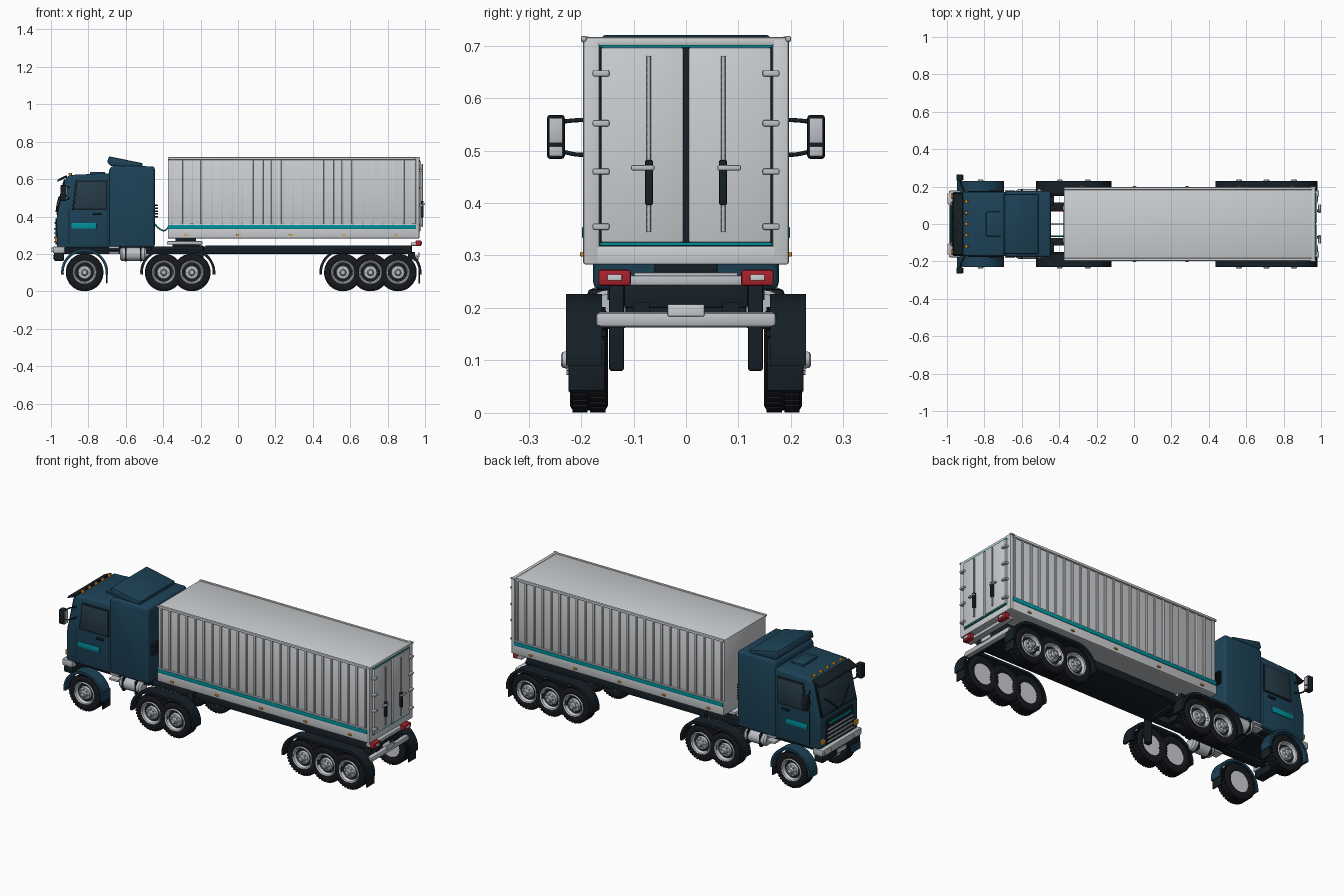
import bpy, bmesh, math
from mathutils import Matrix, Vector

if "Cube" in bpy.data.objects:
    bpy.data.objects.remove(bpy.data.objects["Cube"])

def mat(name, r, g, b):
    m = bpy.data.materials.new(name)
    m.diffuse_color = (r, g, b, 1)
    m.use_nodes = True
    m.node_tree.nodes["Principled BSDF"].inputs["Base Color"].default_value = m.diffuse_color
    return m

BLUE = mat("cab_blue", .012, .055, .095)
DARK = mat("dark", .008, .014, .02)
TIRE = mat("rubber", .008, .009, .012)
GLASS = mat("glass", .02, .045, .065)
PALE = mat("pale_grey", .6, .62, .64)
CHROME = mat("metal", .5, .53, .56)
TEAL = mat("teal", 0, .28, .33)
RED = mat("red", .4, .015, .025)
AMBER = mat("amber", .8, .3, .02)

def finish(name, bm, m, bevel=0, segs=2):
    if bevel:
        bmesh.ops.bevel(bm, geom=bm.edges[:], offset=bevel, segments=segs, affect='EDGES', profile=.5)
    bmesh.ops.recalc_face_normals(bm, faces=bm.faces[:])
    me = bpy.data.meshes.new(name)
    bm.to_mesh(me)
    bm.free()
    me.materials.append(m)
    ob = bpy.data.objects.new(name, me)
    bpy.context.collection.objects.link(ob)
    return ob

def prism_into(bm, pts, y0, y1):
    a = [bm.verts.new((x, y0, z)) for x, z in pts]
    b = [bm.verts.new((x, y1, z)) for x, z in pts]
    bm.faces.new(a)
    bm.faces.new(b[::-1])
    n = len(pts)
    for i in range(n):
        bm.faces.new((a[i], b[i], b[(i + 1) % n], a[(i + 1) % n]))

def prism(name, pts, y0, y1, m, bevel=0, sym=False, segs=2):
    bm = bmesh.new()
    prism_into(bm, pts, y0, y1)
    if sym:
        prism_into(bm, pts, -y1, -y0)
    return finish(name, bm, m, bevel, segs)

def boxes(name, items, m, bevel=0, sym=False):
    """items: (x0, x1, y0, y1, z0, z1)"""
    bm = bmesh.new()
    for x0, x1, y0, y1, z0, z1 in items:
        pts = [(x0, z0), (x1, z0), (x1, z1), (x0, z1)]
        prism_into(bm, pts, y0, y1)
        if sym:
            prism_into(bm, pts, -y1, -y0)
    return finish(name, bm, m, bevel)

def lathe(name, prof, m, axis='Y', segs=40, closed=False):
    """prof: (radius, position along axis)"""
    bm = bmesh.new()
    vs = [bm.verts.new((r, y, 0)) for r, y in prof]
    es = [bm.edges.new((vs[i], vs[i + 1])) for i in range(len(vs) - 1)]
    if closed:
        es.append(bm.edges.new((vs[-1], vs[0])))
    bmesh.ops.spin(bm, geom=vs + es, cent=(0, 0, 0), axis=(0, 1, 0), angle=2 * math.pi, steps=segs)
    bmesh.ops.remove_doubles(bm, verts=bm.verts[:], dist=1e-5)
    if axis == 'X':
        bmesh.ops.rotate(bm, verts=bm.verts[:], matrix=Matrix.Rotation(-math.pi / 2, 3, 'Z'))
    return finish(name, bm, m)

def pipe(name, pts, r, m):
    cu = bpy.data.curves.new(name, 'CURVE')
    cu.dimensions = '3D'
    cu.bevel_depth, cu.bevel_resolution, cu.use_fill_caps = r, 2, True
    sp = cu.splines.new('BEZIER')
    sp.bezier_points.add(len(pts) - 1)
    for p, c in zip(sp.bezier_points, pts):
        p.co = c
        p.handle_left_type = p.handle_right_type = 'AUTO'
    cu.materials.append(m)
    bpy.context.collection.objects.link(bpy.data.objects.new(name, cu))

# wheels: one master per part, copied with shared mesh
tire = lathe("tire", [(.058, -.03), (.07, -.036), (.088, -.036), (.096, -.031), (.096, .031), (.088, .036), (.07, .036), (.058, .03)], TIRE, closed=True)
bm = bmesh.new()
bolts = bmesh.new()
for i in range(36):
    for y in (-.017, .017):
        mx = Matrix.Rotation(math.tau * (i + (y > 0) * .5) / 36, 4, 'Y') @ Matrix.Translation((0, y, .0965)) @ Matrix.Diagonal((.011, .029, .008, 1))
        bmesh.ops.create_cube(bm, size=1, matrix=mx)
for i in range(8):
    mx = Matrix.Rotation(math.tau * i / 8, 4, 'Y') @ Matrix.Translation((0, .038, .025)) @ Matrix.Rotation(math.pi / 2, 4, 'X')
    bmesh.ops.create_cone(bolts, cap_ends=True, segments=6, radius1=.0035, radius2=.0035, depth=.01, matrix=mx)
masters = [tire, finish("tire_tread", bm, TIRE), finish("wheel_bolts", bolts, CHROME),
           lathe("wheel_rim", [(0, -.028), (.059, -.028), (.064, -.032), (.064, .034), (.06, .039), (.054, .036), (.048, .02)], PALE),
           lathe("wheel_dish", [(.052, .021), (.03, .018), (0, .018)], DARK),
           lathe("wheel_hub", [(.037, .018), (.034, .034), (.018, .037), (.015, .05), (.011, .053), (0, .053)], CHROME)]
axles = [-.82, -.397, -.247, .561, .708, .855]
for x in axles:
    for s in (1, -1):
        for o in masters:
            c = o.copy()
            bpy.context.collection.objects.link(c)
            c.location = (x, s * .185, .101)
            c.rotation_euler = (0, 0, 0 if s > 0 else math.pi)
for o in masters:
    bpy.data.objects.remove(o)

# fenders and mud flaps
def fender(name, xa, xb, m):
    def arc(r):
        angs = [math.radians(a) for a in range(-5, 91, 9)]
        return ([(xa - r * math.cos(a), .101 + r * math.sin(a)) for a in angs] +
                [(xb + r * math.cos(a), .101 + r * math.sin(a)) for a in angs[::-1]])
    out, inn = arc(.126), arc(.112)
    bm = bmesh.new()
    for s in (1, -1):
        for i in range(len(out) - 1):
            q = [out[i], out[i + 1], inn[i + 1], inn[i]]
            if (Vector(q[0]) - Vector(q[1])).length > 1e-4:
                prism_into(bm, q, *sorted((s * .16, s * .229)))
    bmesh.ops.remove_doubles(bm, verts=bm.verts[:], dist=1e-5)
    seen = {}
    for f in bm.faces[:]:   # drop the internal walls
        k = tuple(round(v, 4) for v in f.calc_center_median())
        seen.setdefault(k, []).append(f)
    bmesh.ops.delete(bm, geom=[f for l in seen.values() if len(l) > 1 for f in l], context='FACES_ONLY')
    finish(name, bm, m)
fender("front_fender", -.82, -.82, BLUE)
fender("drive_fender", -.397, -.247, DARK)
fender("trailer_fender", .561, .855, DARK)
boxes("mud_flaps", [(x, x + .007, .155, .224, .042, .14) for x in (-.706, .966)], DARK, .002, True)

# cab body
prism("cab", [(-.968, .232), (-.97, .395), (-.922, .605), (-.90, .622), (-.68, .632), (-.68, .232)], -.172, .172, BLUE, .012, segs=3)
prism("sleeper", [(-.69, .235), (-.69, .655), (-.67, .672), (-.445, .668), (-.445, .235)], -.177, .177, BLUE, .014, segs=3)
prism("roof_deflector", [(-.70, .69), (-.69, .722), (-.51, .685), (-.51, .662), (-.68, .67)], -.16, .16, BLUE, .007)
boxes("roof_hatch", [(-.79, -.71, -.066, .066, .622, .638)], BLUE, .004)
boxes("roof_lights", [(-.905, -.888, y - .008, y + .008, .618, .634) for y in (-.12, -.06, 0, .06, .12)], AMBER, .003)
prism("windshield", [(-.972, .425), (-.935, .588), (-.925, .588), (-.96, .425)], -.15, .15, GLASS, .002)
prism("windshield_frame", [(-.971, .412), (-.931, .598), (-.92, .598), (-.96, .412)], -.158, .158, DARK, .002)
prism("sun_visor", [(-.968, .585), (-.962, .60), (-.915, .622), (-.915, .608)], -.165, .165, DARK, .003)
for s in (-1, 1):
    pipe("wiper", [(-.973, s * .02, .425), (-.966, s * .07, .47), (-.957, s * .11, .505)], .003, DARK)
prism("window_frame", [(-.887, .435), (-.868, .592), (-.698, .592), (-.698, .435)], .165, .1745, DARK, .002, True)
prism("side_window", [(-.876, .443), (-.86, .584), (-.706, .584), (-.706, .443)], .165, .177, GLASS, .002, True)
boxes("door_seams", [(-.905, -.902, .165, .1735, .25, .44), (-.7, -.697, .165, .1735, .25, .44)], DARK, 0, True)
boxes("door_handle", [(-.775, -.73, .17, .182, .408, .42)], DARK, .003, True)
boxes("door_badge", [(-.89, -.755, .17, .1765, .335, .365)], TEAL, .002, True)

# front grille, bumper, lamps
boxes("grille", [(-.977, -.96, -.12, .12, .25, .39)], DARK, .003)
boxes("grille_slats", [(-.983, -.97, -.115, .115, z, z + .009) for z in (.26, .283, .306, .329)], CHROME, .002)
boxes("front_emblem_bar", [(-.98, -.97, -.1, .1, .36, .372)], TEAL, .002)
boxes("front_bumper", [(-.99, -.925, -.178, .178, .203, .24)], CHROME, .007)
boxes("lower_bumper", [(-.985, -.93, -.17, .17, .163, .206)], DARK, .007)
boxes("headlights", [(-.998, -.98, .105, .163, .209, .234)], PALE, .004, True)
boxes("indicators", [(-.978, -.96, .135, .165, .262, .29)], AMBER, .003, True)
boxes("front_plate", [(-.99, -.98, -.04, .04, .172, .195)], PALE, .002)

# mirrors
boxes("mirror_housing", [(-.95, -.915, .231, .265, .484, .568)], DARK, .006, True)
boxes("mirror_glass", [(-.917, -.911, .235, .261, .514, .562), (-.917, -.911, .235, .261, .489, .508)], CHROME, .002, True)
for s in (-1, 1):
    for z, d in ((.558, .003), (.492, -.006)):
        pipe("mirror_arm", [(-.9, s * .165, z - d), (-.92, s * .2, z), (-.93, s * .238, z - d)], .004, DARK)

# tractor frame, tanks, steps, fifth wheel
boxes("tractor_rails", [(-.95, -.17, .075, .115, .2, .24)], DARK, .003, True)
boxes("cross_members", [(x, x + .03, -.08, .08, .205, .235) for x in (-.92, -.7, -.55, -.32, -.22)], DARK)
boxes("cab_floor", [(-.95, -.46, -.15, .15, .215, .24)], DARK)
for s in (-1, 1):
    t = lathe("fuel_tank", [(0, -.07), (.028, -.07), (.036, -.06), (.036, .06), (.028, .07), (0, .07)], CHROME, 'X', 28)
    t.location = (-.56, s * .15, .198)
boxes("tank_straps", [(x, x + .01, .112, .188, .16, .237) for x in (-.605, -.525)], DARK, .01, True)
boxes("cab_steps", [(-.69, -.635, .13, .182, .2, .212), (-.69, -.635, .13, .176, .228, .24)], CHROME, .003, True)
boxes("fifth_wheel_base", [(-.35, -.2, -.09, .09, .235, .252)], DARK, .004)
boxes("fifth_wheel_plate", [(-.38, -.19, -.1, .1, .25, .268)], CHROME, .005)
boxes("coupling_plate", [(-.335, -.225, -.06, .06, .266, .286)], DARK, .003)
boxes("rear_vents", [(-.446, -.428, .1, .15, z, z + .008) for z in (.395, .41, .425, .44, .455)], DARK, .002, True)
for y, m in ((.07, RED), (-.065, TEAL), (0, DARK)):
    pipe("air_hose", [(-.446, y, .36), (-.42, y, .335), (-.395, y, .325), (-.37, y, .345)], .004, m)

# trailer body
X0, X1 = -.375, .957
boxes("trailer_body", [(X0, X1, -.186, .186, .29, .713)], PALE, .002)
step = (X1 - X0 - .04) / 24
boxes("side_ribs", [(X0 + .02 + step * i - .006, X0 + .02 + step * i + .006, .18, .1925, .36, .706) for i in range(25)], PALE, .002, True)
boxes("top_rail", [(X0, X1, .183, .197, .703, .717)], PALE, .003, True)
boxes("bottom_rail", [(X0, X1, .175, .195, .283, .36)], PALE, .003, True)
boxes("trailer_underside", [(X0, X1, -.18, .18, .284, .292)], CHROME)
boxes("teal_stripe", [(X0 + .004, X1 - .004, .19, .198, .333, .355)], TEAL, .002, True)
boxes("side_markers", [(x - .01, x + .01, .193, .202, .298, .307) for x in (-.28, .003, .284, .565, .846)], AMBER, .002, True)

# rear door frame and doors
boxes("rear_frame", [(.95, .97, -.196, -.165, .283, .715), (.95, .97, .165, .196, .283, .715)], PALE, .004)
boxes("rear_frame_bars", [(.95, .97, -.196, .196, .283, .318), (.95, .97, -.196, .196, .7, .716)], PALE, .004)
boxes("rear_seal", [(.95, .966, -.17, .17, .31, .706)], DARK)
boxes("rear_teal_trim", [(.955, .973, -.164, .164, .319, .325), (.955, .973, -.164, .164, .696, .701)], TEAL)
boxes("rear_doors", [(.955, .978, .005, .162, .325, .696)], PALE, .003, True)
boxes("door_hinges", [(.965, .99, .146, .178, z - .006, z + .006) for z in (.355, .46, .552, .647)], CHROME, .003, True)
for s in (-1, 1):
    pipe("lock_bar", [(.985, s * .071, .345), (.985, s * .071, .51), (.985, s * .071, .68)], .004, CHROME)
boxes("lock_box", [(.975, .993, .063, .078, .396, .482)], DARK, .003, True)
boxes("lock_handle", [(.985, .999, .06, .105, .462, .472)], CHROME, .003, True)
boxes("corner_caps", [(.945, .972, .19, .2, .708, .718)], CHROME, .002, True)

# trailer chassis, landing legs, rear bar and lights
boxes("trailer_chassis", [(-.175, .93, -.118, .118, .2, .246)], DARK, .004)
boxes("landing_legs", [(-.22, -.185, .118, .147, .08, .245)], DARK, .005, True)
boxes("light_bar", [(.925, .96, -.165, .165, .243, .262)], CHROME, .004)
boxes("tail_lights", [(.95, .98, .105, .167, .242, .273)], RED, .005, True)
boxes("tail_lenses", [(.975, .984, .122, .15, .252, .264)], PALE, .002, True)
boxes("rear_bumper", [(.935, .965, -.172, .172, .163, .192)], CHROME, .008)
boxes("bumper_brackets", [(.91, .945, .07, .1, .17, .21)], DARK, 0, True)
boxes("rear_plate", [(.962, .97, -.035, .035, .184, .207)], PALE, .002)

# smooth shading with sharp edges kept
bpy.ops.object.select_all(action='DESELECT')
for o in bpy.data.objects:
    if o.type == 'MESH':
        o.select_set(True)
        bpy.context.view_layer.objects.active = o
bpy.ops.object.shade_smooth_by_angle(angle=math.radians(35))
